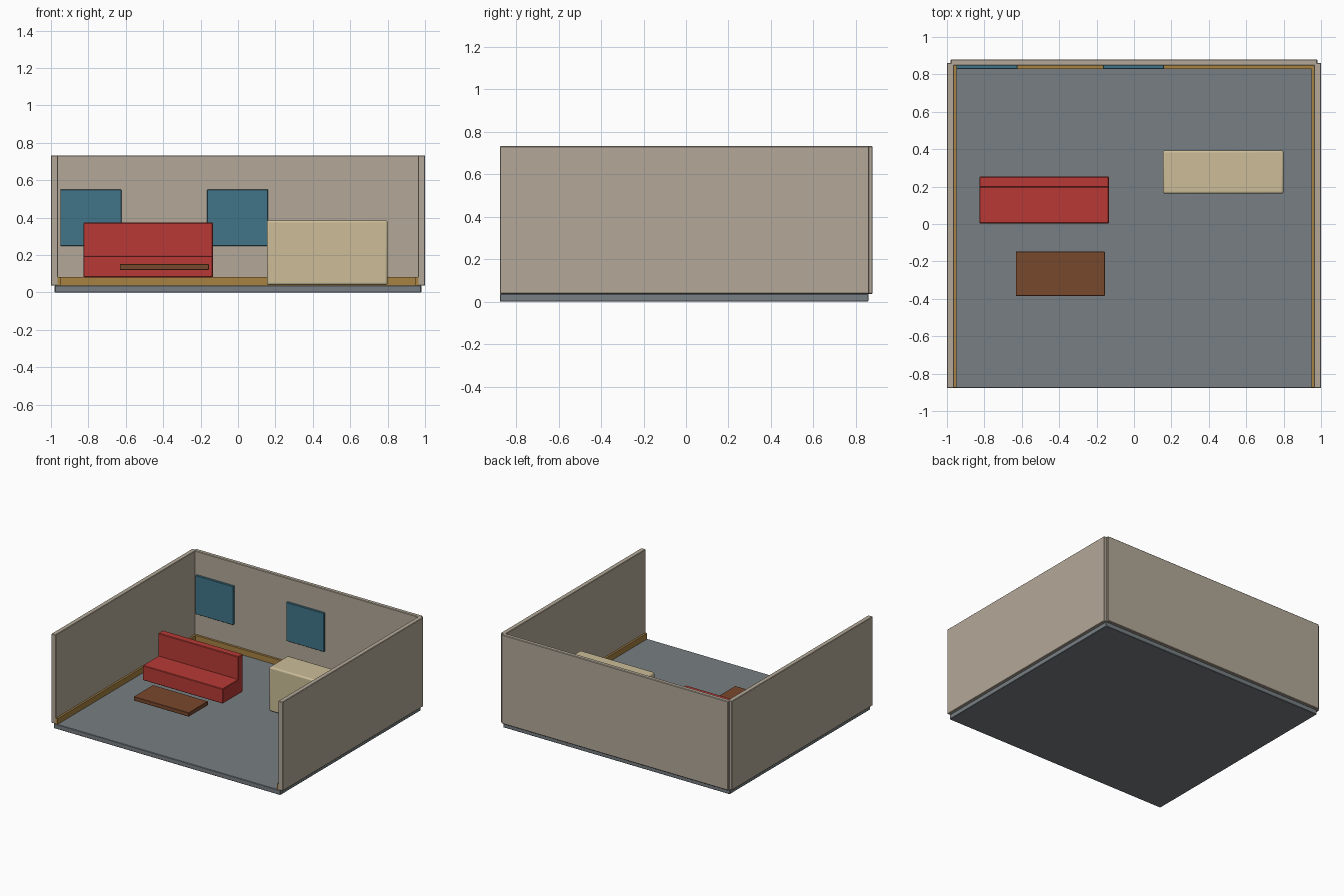
import bpy, bmesh
from mathutils import Vector

if "Cube" in bpy.data.objects:
    bpy.data.objects.remove(bpy.data.objects["Cube"])


def material(name, rgb):
    # display colour 0-255 to linear
    lin = [((c / 255 + 0.055) / 1.055) ** 2.4 for c in rgb]
    m = bpy.data.materials.new(name)
    m.diffuse_color = (*lin, 1)
    m.use_nodes = True
    m.node_tree.nodes["Principled BSDF"].inputs["Base Color"].default_value = m.diffuse_color
    return m


WALL = material("warm_grey_plaster", (180, 169, 153))
FLOOR = material("slate_grey", (119, 126, 130))
TRIM = material("oak_trim", (167, 130, 66))
RED = material("red_fabric", (184, 58, 53))
BROWN = material("walnut", (121, 72, 45))
CREAM = material("cream_paint", (205, 190, 153))
BLUE = material("teal_glass", (65, 117, 137))


def box(name, x, y, z, mat, bevel=0.0, segments=1):
    """Box spanning the given (min, max) ranges, with optional edge rounding."""
    lo, hi = Vector((x[0], y[0], z[0])), Vector((x[1], y[1], z[1]))
    bm = bmesh.new()
    bmesh.ops.create_cube(bm, size=1)
    bmesh.ops.scale(bm, vec=hi - lo, verts=bm.verts)
    me = bpy.data.meshes.new(name)
    bm.to_mesh(me)
    bm.free()
    me.materials.append(mat)
    ob = bpy.data.objects.new(name, me)
    ob.location = (lo + hi) / 2
    bpy.context.collection.objects.link(ob)
    if bevel:
        mod = ob.modifiers.new("edge_rounding", 'BEVEL')
        mod.width, mod.segments = bevel, segments
    return ob


# Room shell, open at the front and top
box("floor", (-0.98, 0.98), (-0.877, 0.86), (0, 0.037), FLOOR, 0.003)
box("back_wall", (-0.98, 0.98), (0.847, 0.88), (0.037, 0.733), WALL, 0.004)
box("back_baseboard", (-0.955, 0.955), (0.83, 0.85), (0.036, 0.082), TRIM)
for side, s in (("left", -1), ("right", 1)):
    box(side + "_wall", sorted((s * 0.963, s * 1.0)), (-0.877, 0.862),
        (0.037, 0.733), WALL, 0.003)
    box(side + "_baseboard", sorted((s * 0.948, s * 0.966)), (-0.875, 0.85),
        (0.036, 0.082), TRIM)

# Windows on the back wall
for name, x0 in (("left_window", -0.95), ("middle_window", -0.165)):
    box(name, (x0, x0 + 0.326), (0.83, 0.85), (0.248, 0.55), BLUE, 0.002)

# Sofa: low seat and tall backrest
box("sofa_seat", (-0.827, -0.134), (0.003, 0.25), (0.08, 0.196), RED, 0.004)
box("sofa_back", (-0.827, -0.134), (0.196, 0.253), (0.08, 0.374), RED, 0.004)

# Coffee table slab
box("coffee_table", (-0.632, -0.156), (-0.385, -0.148), (0.121, 0.152), BROWN, 0.002)

# Cabinet with rounded edges
box("cabinet", (0.154, 0.8), (0.162, 0.394), (0.04, 0.386), CREAM, 0.012, 3)

# Smooth the rounded edges only
for ob in bpy.context.scene.objects:
    ob.select_set(ob.name == "cabinet")
bpy.context.view_layer.objects.active = bpy.data.objects["cabinet"]
bpy.ops.object.shade_smooth_by_angle()
